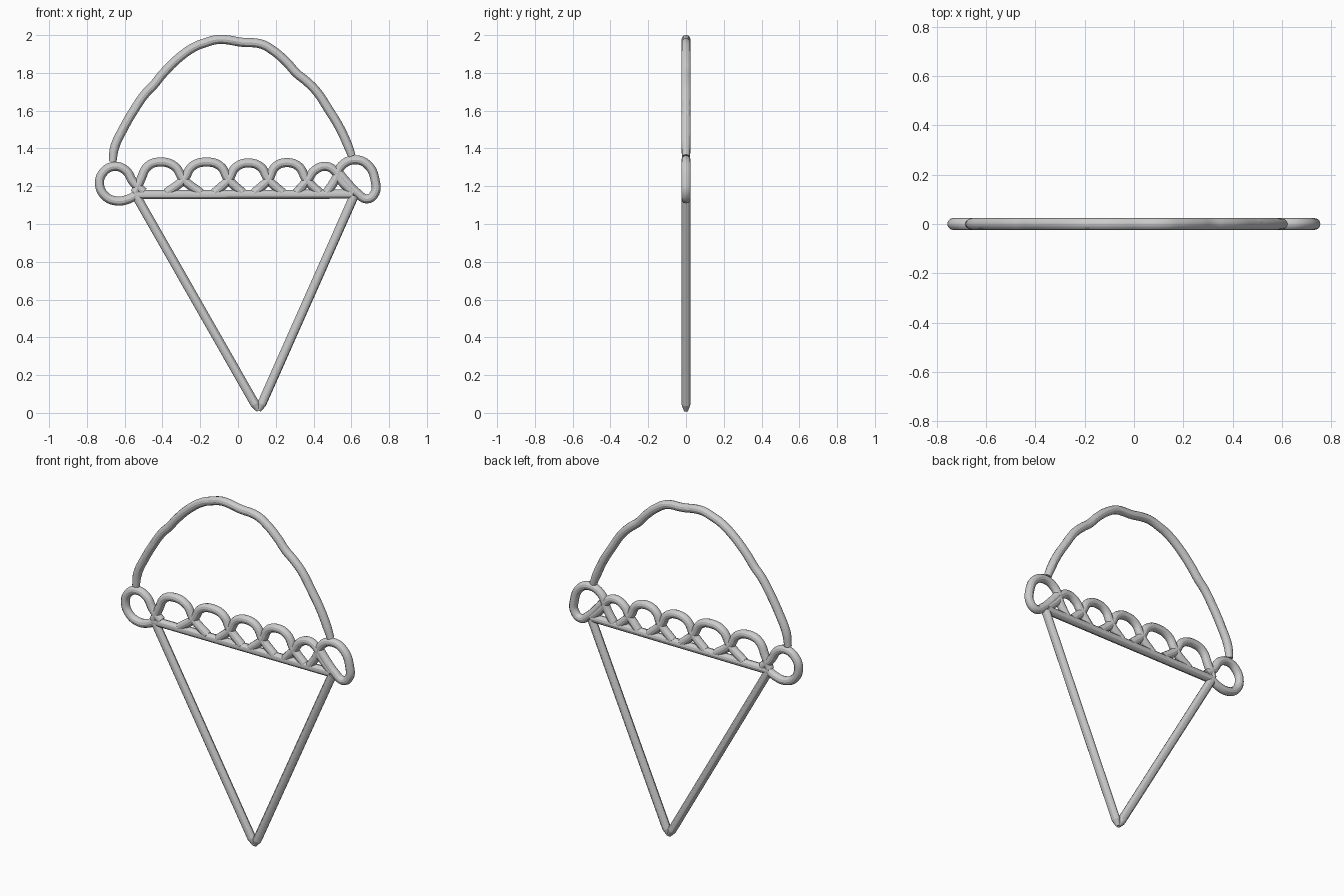
import bpy

R = 0.024  # wire radius


def tube(name, pts, smooth=True, end_scale=(1, 1)):
    """Round wire through (x, z) points in the y = 0 plane, turned into a mesh."""
    cu = bpy.data.curves.new(name, 'CURVE')
    cu.dimensions = '3D'
    cu.bevel_depth = R
    cu.bevel_resolution = 4
    cu.resolution_u = 6
    cu.use_fill_caps = True
    sp = cu.splines.new('BEZIER')
    sp.bezier_points.add(len(pts) - 1)
    for bp, (x, z) in zip(sp.bezier_points, pts):
        bp.co = (x, 0, z)
        bp.handle_left_type = bp.handle_right_type = 'AUTO' if smooth else 'VECTOR'
    sp.bezier_points[0].radius = end_scale[0]
    sp.bezier_points[-1].radius = end_scale[1]
    ob = bpy.data.objects.new(name, cu)
    bpy.context.collection.objects.link(ob)
    bpy.ops.object.select_all(action='DESELECT')
    ob.select_set(True)
    bpy.context.view_layer.objects.active = ob
    bpy.ops.object.convert(target='MESH')
    bpy.ops.object.shade_smooth_by_angle()
    return bpy.context.object


def straight(name, a, b, tip=1.0):
    """Straight wire whose far end narrows over a short length."""
    mid = tuple(p + (q - p) * 0.97 for p, q in zip(a, b))
    ob = tube(name, [a, mid], False)
    if tip < 1:
        tube(name + "_tip", [mid, b], False, (1, tip))
    return ob


# Cone: two sides meeting at the tip, and the rim
straight("cone_left_side", (-0.545, 1.16), (0.11, 0.012), 0.5)
straight("cone_right_side", (0.615, 1.15), (0.11, 0.012), 0.5)
tube("cone_rim", [(-0.55, 1.155), (0.61, 1.158)], False)

# Scoop outline, hand-drawn and slightly wobbly
tube("scoop_outline", [
    (-0.664, 1.33), (-0.653, 1.406), (-0.606, 1.507), (-0.548, 1.607),
    (-0.489, 1.692), (-0.447, 1.735), (-0.40, 1.793), (-0.304, 1.887),
    (-0.225, 1.94), (-0.172, 1.96), (-0.114, 1.976), (-0.066, 1.976),
    (0.013, 1.963), (0.124, 1.952), (0.183, 1.92), (0.257, 1.857),
    (0.31, 1.798), (0.362, 1.756), (0.415, 1.703), (0.479, 1.607),
    (0.537, 1.512), (0.579, 1.422), (0.603, 1.36)], True, (0.85, 0.85))

# Overlapping drip arches: left crossing, peak, right crossing, peak height, leg spread
arches = [(-0.515, -0.415, -0.288, 1.328, 0.03, 0.09),
          (-0.288, -0.165, -0.05, 1.328, 0.09, 0.075),
          (-0.05, 0.055, 0.161, 1.323, 0.075, 0.075),
          (0.161, 0.258, 0.362, 1.325, 0.075, 0.07),
          (0.370, 0.462, 0.54, 1.305, 0.06, 0.07)]
for i, (l, c, r, h, sl, sr) in enumerate(arches):
    tube(f"drip_arch_{i + 1}", [
        (l - sl, 1.165), (l, 1.235), (c + (l - c) * 0.62, h - 0.022), (c, h),
        (c + (r - c) * 0.62, h - 0.022), (r, 1.235), (r + sr, 1.165)])

# Curled loops at both ends of the drips
tube("left_curl", [
    (-0.535, 1.155), (-0.585, 1.13), (-0.645, 1.122), (-0.705, 1.15),
    (-0.733, 1.215), (-0.712, 1.275), (-0.655, 1.305), (-0.595, 1.284),
    (-0.553, 1.22), (-0.50, 1.17)])
tube("right_curl", [
    (0.47, 1.165), (0.515, 1.235), (0.548, 1.308), (0.62, 1.34),
    (0.69, 1.31), (0.727, 1.225), (0.725, 1.165), (0.685, 1.133),
    (0.63, 1.165), (0.575, 1.222), (0.535, 1.27)])
